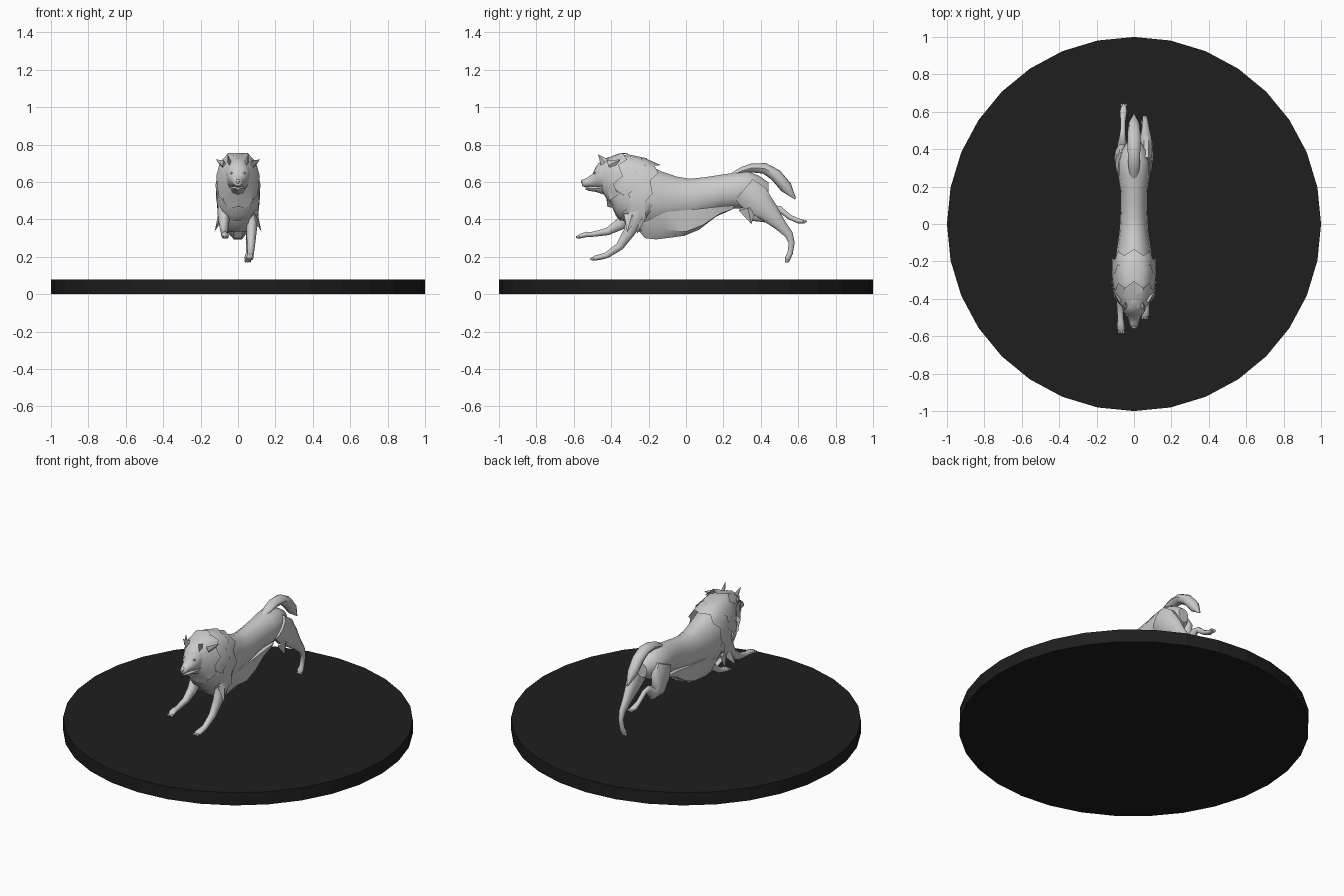
import bpy, bmesh, math
from mathutils import Vector

if "Cube" in bpy.data.objects:
    bpy.data.objects.remove(bpy.data.objects["Cube"])


def finish(name, bm, smooth=40, normals=True):
    if normals:
        bmesh.ops.recalc_face_normals(bm, faces=bm.faces)
    me = bpy.data.meshes.new(name)
    bm.to_mesh(me)
    bm.free()
    ob = bpy.data.objects.new(name, me)
    bpy.context.collection.objects.link(ob)
    if smooth:
        for p in me.polygons:
            p.use_smooth = True
        me.set_sharp_from_angle(angle=math.radians(smooth))
    return ob


def bridge(bm, rings, cap=True):
    n = len(rings[0])
    for a, b in zip(rings, rings[1:]):
        for i in range(n):
            j = (i + 1) % n
            bm.faces.new((a[i], a[j], b[j], b[i]))
    if cap:
        bm.faces.new(rings[0])
        bm.faces.new(rings[-1])


def loft(name, pts, n=10, upright=False):
    """Tube through (x, y, z, half width, half height) stations."""
    bm = bmesh.new()
    rings = []
    for i, (x, y, z, rx, rz) in enumerate(pts):
        a, b = pts[max(i - 1, 0)], pts[min(i + 1, len(pts) - 1)]
        t = Vector((0, b[1] - a[1], b[2] - a[2])).normalized()
        up = Vector((0, 0, 1)) if upright else Vector((0, -t.z, t.y))
        rings.append([bm.verts.new(Vector((x, y, z))
                      + Vector((math.cos(k) * rx, 0, 0)) + up * math.sin(k) * rz)
                      for k in (2 * math.pi * j / n for j in range(n))])
    bridge(bm, rings)
    return finish(name, bm, 50)


def centred(rows):
    """Stations from (y, top, bottom, half width)."""
    return [(0, y, (t + b) / 2, w, (t - b) / 2) for y, t, b, w in rows]


def collar(name, rings, n=20, jag=0.035):
    """Fur collar: rings are (top yz, bottom yz, half width); the last one is jagged."""
    bm = bmesh.new()
    out = []
    for r, (top, bot, w) in enumerate(rings):
        ring = []
        for k in range(n):
            a = 2 * math.pi * k / n
            c, s = math.cos(a), math.sin(a)
            s = math.copysign(abs(s) ** 0.75, s)
            f = (1 + c) / 2
            y = bot[0] + (top[0] - bot[0]) * f
            z = bot[1] + (top[1] - bot[1]) * f
            if r == len(rings) - 1 and k % 2:
                y -= jag
                z += jag * 0.3
                s *= 0.95
            ring.append(bm.verts.new((w * s, y, z)))
        out.append(ring)
    bridge(bm, out, cap=False)
    return finish(name, bm, 35)


def ellipsoid(name, loc, size, seg=8):
    bm = bmesh.new()
    bmesh.ops.create_uvsphere(bm, u_segments=seg, v_segments=6, radius=1)
    for v in bm.verts:
        v.co = Vector(loc) + Vector((v.co.x * size[0], v.co.y * size[1], v.co.z * size[2]))
    return finish(name, bm)


def fur_tuft(name, base, tip, w):
    """Flat four-sided spike of fur."""
    bm = bmesh.new()
    b, t = Vector(base), Vector(tip)
    d = (t - b).normalized()
    u = d.cross(Vector((1, 0, 0))).normalized()
    v = d.cross(u)
    ring = [bm.verts.new(b + o) for o in (u * w, v * w * .4, -u * w, -v * w * .4)]
    p = bm.verts.new(t)
    for i in range(4):
        bm.faces.new((ring[i], ring[(i + 1) % 4], p))
    bm.faces.new(ring)
    return finish(name, bm, 0)


# Round base
bm = bmesh.new()
bmesh.ops.create_cone(bm, cap_ends=True, segments=32, radius1=1, radius2=1, depth=0.08)
bmesh.ops.translate(bm, verts=bm.verts, vec=(0, 0, 0.04))
base = finish("base_disc", bm, 0)
mat = bpy.data.materials.new("black")
mat.diffuse_color = (0.013, 0.013, 0.013, 1)
mat.use_nodes = True
mat.node_tree.nodes["Principled BSDF"].inputs["Base Color"].default_value = mat.diffuse_color
base.data.materials.append(mat)

# Torso from neck to rump
loft("body", centred([
    (-.40, .72, .54, .06), (-.35, .735, .45, .085), (-.29, .725, .39, .10),
    (-.22, .70, .35, .105), (-.13, .66, .375, .092), (-.05, .632, .395, .08),
    (.02, .62, .40, .075), (.10, .628, .425, .071), (.18, .640, .45, .073),
    (.26, .652, .455, .085), (.33, .66, .46, .085), (.39, .635, .48, .07),
    (.44, .60, .51, .035)]), 14, True)

# Head, jaw, nose, ears, eyes
loft("head", centred([
    (-.35, .735, .53, .08), (-.41, .735, .545, .072), (-.455, .715, .56, .062),
    (-.48, .685, .568, .05), (-.50, .643, .572, .034), (-.53, .622, .573, .025),
    (-.55, .612, .575, .02), (-.556, .60, .58, .011)]), 12, True)
loft("jaw", centred([
    (-.43, .60, .53, .045), (-.48, .585, .547, .028),
    (-.52, .575, .553, .02), (-.538, .572, .56, .01)]), 8, True)
ellipsoid("nose", (0, -.55, .602), (.013, .012, .012))
for s, side in ((1, "right"), (-1, "left")):
    ellipsoid("eye_" + side, (s * .036, -.487, .648), (.007, .007, .006))
    fur_tuft("ear_" + side, (s * .045, -.435, .705), (s * .055, -.47, .748), .026)
    for i, (y, z) in enumerate(((-.37, .70), (-.355, .64), (-.35, .57))):
        fur_tuft(f"cheek_tuft_{side}_{i}", (s * .075, y - .04, z - .01),
                 (s * .118, y + .02, z + .02 - .03 * i), .03)

# Layered mane collars
collar("mane_back", [((-.30, .735), (-.35, .42), .095), ((-.22, .728), (-.31, .355), .118),
                     ((-.135, .69), (-.24, .325), .12)], 18, .03)
collar("mane_middle", [((-.38, .735), (-.41, .50), .075), ((-.31, .748), (-.375, .42), .112),
                       ((-.20, .725), (-.32, .385), .122)], 18)
collar("mane_front", [((-.45, .715), (-.45, .55), .06), ((-.38, .745), (-.425, .51), .098),
                      ((-.305, .755), (-.385, .455), .118)], 18)

# Belly fur hanging as a keel
top = [(-.28, .46), (-.20, .44), (-.10, .44), (0, .45), (.10, .46), (.19, .47), (.26, .475)]
mid = [(-.29, .40), (-.21, .37), (-.12, .345), (0, .335), (.09, .37), (.18, .43), (.25, .455)]
low = [(-.27, .36), (-.22, .30), (-.16, .293), (-.01, .312), (.07, .345), (.16, .415), (.24, .45)]
bm = bmesh.new()
rings = [[bm.verts.new(c) for c in (
    (.07, *t), (.06, *m), (.022, *l), (-.022, *l), (-.06, *m), (-.07, *t))]
    for t, m, l in zip(top, mid, low)]
bridge(bm, rings)
finish("belly_fur", bm, 25)

# Bushy tail
loft("tail", [(0, .25, .635, .02, .015), (0, .30, .66, .03, .02), (0, .35, .675, .032, .024),
              (0, .42, .673, .035, .029), (0, .48, .637, .036, .033),
              (0, .535, .572, .03, .033), (0, .585, .51, .004, .004)], 8)

# Legs: (y, z, half width, half depth) down to the paw, with x running hip to foot
legs = {
    "front_leg_right": (.078, .058, [
        (-.23, .50, .03, .07), (-.27, .41, .034, .05), (-.305, .33, .027, .033),
        (-.355, .255, .021, .023), (-.425, .208, .017, .017), (-.455, .20, .02, .016),
        (-.485, .193, .022, .014), (-.502, .187, .012, .008)]),
    "front_leg_left": (-.078, -.068, [
        (-.24, .52, .03, .07), (-.30, .44, .034, .05), (-.35, .375, .027, .034),
        (-.42, .335, .02, .021), (-.50, .32, .016, .014), (-.53, .32, .019, .015),
        (-.56, .312, .021, .013), (-.578, .304, .012, .008)]),
    "hind_leg_right": (.068, .052, [
        (.31, .56, .032, .075), (.37, .51, .04, .085), (.44, .44, .036, .06),
        (.50, .375, .024, .036), (.55, .32, .017, .024), (.565, .275, .014, .017),
        (.557, .22, .014, .015), (.545, .195, .02, .016), (.54, .175, .014, .012)]),
    "hind_leg_left": (-.068, -.055, [
        (.32, .57, .032, .07), (.35, .50, .04, .085), (.375, .43, .036, .058),
        (.42, .415, .026, .035), (.465, .46, .018, .024), (.50, .455, .014, .017),
        (.555, .412, .014, .014), (.60, .392, .02, .014), (.635, .388, .013, .009)]),
}
for name, (x0, x1, rows) in legs.items():
    n = len(rows) - 1
    loft(name, [(x0 + (x1 - x0) * i / n, *r) for i, r in enumerate(rows)], 10)
    # Toes
    y, z = rows[-1][:2]
    for k in (-1, 0, 1):
        ellipsoid(f"{name}_toe_{k + 2}", (x1 + k * .012, y, z + .002), (.007, .011, .008), 6)

# Fur tufts behind the elbows and on the thighs
for s, side in ((1, "right"), (-1, "left")):
    fur_tuft("elbow_tuft_" + side, (s * .09, -.29, .42), (s * .125, -.315, .335), .045)
    fur_tuft("shoulder_tuft_" + side, (s * .09, -.25, .42), (s * .09, -.26, .325), .04)
    fur_tuft("thigh_tuft_" + side, (s * .08, .33, .46), (s * .08, .35, .375), .05)
